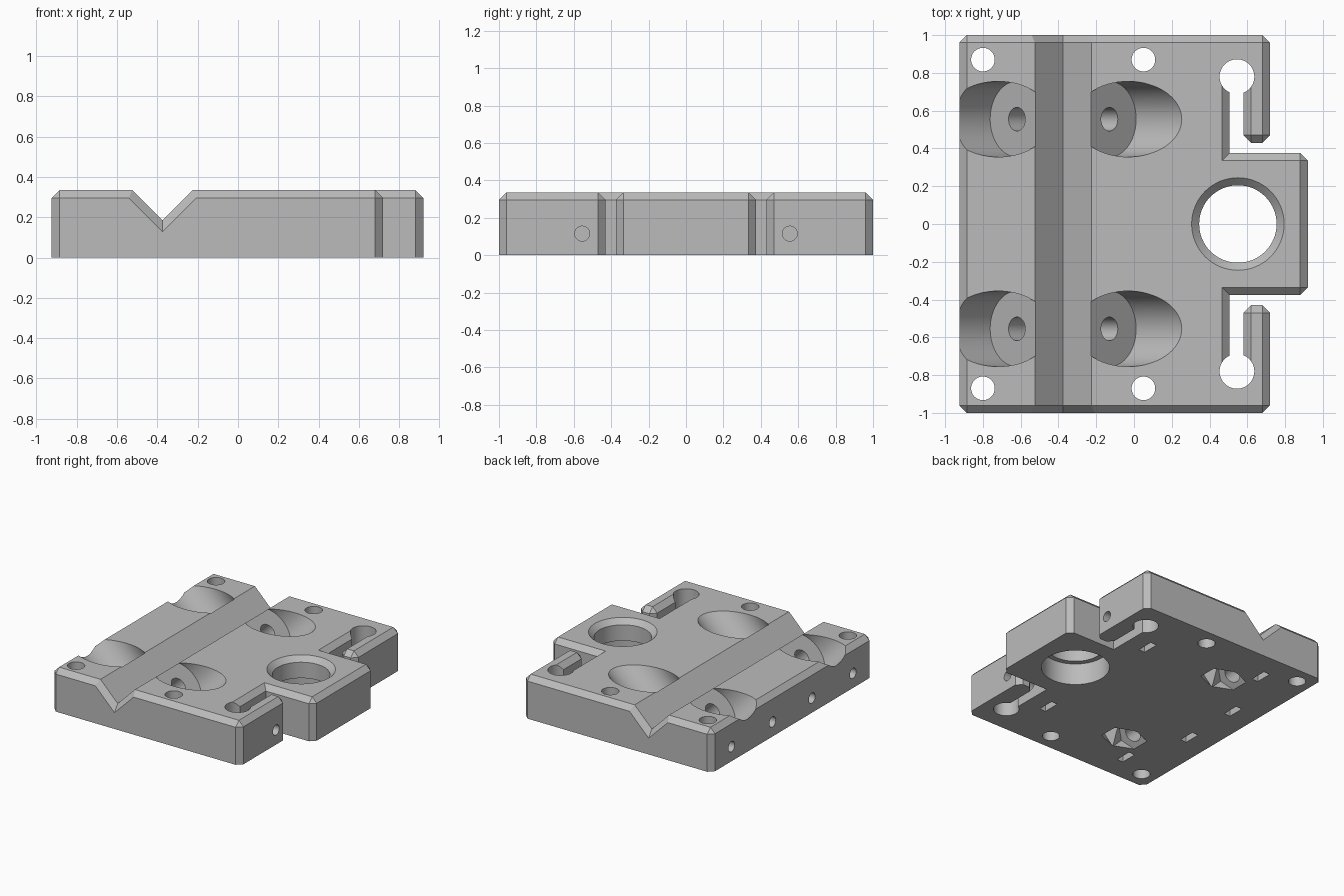
import bpy, bmesh, math
from mathutils import Vector

if "Cube" in bpy.data.objects:
    bpy.data.objects.remove(bpy.data.objects["Cube"], do_unlink=True)

TOP, CH = 0.335, 0.04       # plate thickness, chamfer
GROOVE_X, POCKET_Y = -0.375, 0.555

steel = bpy.data.materials.new("plain grey")
steel.use_nodes = True
GREY = (0.5, 0.5, 0.5, 1)
steel.diffuse_color = GREY
steel.node_tree.nodes["Principled BSDF"].inputs["Base Color"].default_value = GREY


def loft(name, rings):
    """Closed solid through rings with equal point counts."""
    bm = bmesh.new()
    loops = [[bm.verts.new(p) for p in ring] for ring in rings]
    n = len(loops[0])
    for a, b in zip(loops, loops[1:]):
        for i in range(n):
            j = (i + 1) % n
            bm.faces.new((a[i], a[j], b[j], b[i]))
    bm.faces.new(loops[0][::-1])
    bm.faces.new(loops[-1])
    bmesh.ops.remove_doubles(bm, verts=bm.verts, dist=1e-5)
    bmesh.ops.recalc_face_normals(bm, faces=bm.faces)
    mesh = bpy.data.meshes.new(name)
    bm.to_mesh(mesh)
    bm.free()
    obj = bpy.data.objects.new(name, mesh)
    bpy.context.collection.objects.link(obj)
    return obj


def ring(centre, axis, r, sides):
    """Polygon square to an axis lying in the xz plane, first corner on +y."""
    u = Vector((0, 1, 0))
    v = Vector(axis).normalized().cross(u)
    turns = [2 * math.pi * i / sides for i in range(sides)]
    return [Vector(centre) + r * (math.cos(t) * u + math.sin(t) * v) for t in turns]


def rod(name, a, b, r, sides=48, r2=None):
    axis = Vector(b) - Vector(a)
    return loft(name, [ring(a, axis, r, sides), ring(b, axis, r2 or r, sides)])


def box(name, x, y, dx, dy, z0, z1):
    return loft(name, [[(x + sx * dx, y + sy * dy, z) for sx, sy in
                        ((-1, -1), (1, -1), (1, 1), (-1, 1))] for z in (z0, z1)])


# plate outline with tab and two spring arms, mirrored front to back
half = [(-0.925, -1), (0.72, -1), (0.72, -0.43), (0.58, -0.43),
        (0.58, -0.77), (0.505, -0.77), (0.505, -0.375), (0.92, -0.375)]
outline = [Vector(p) for p in half + [(x, -y) for x, y in reversed(half)]]
lower, upper = [], []
for i, p in enumerate(outline):
    d0 = (p - outline[i - 1]).normalized()
    d1 = (outline[(i + 1) % len(outline)] - p).normalized()
    inset = p + CH * Vector((-d0.y - d1.y, d0.x + d1.x))
    if d0.cross(d1) > 0:    # outer corners are chamfered
        lower += [p - d0 * CH, p + d1 * CH]
        upper += [inset, inset]
    else:
        lower.append(p)
        upper.append(inset)
plate = loft("clamp_plate", [[(p.x, p.y, z) for p in pts] for pts, z in
                             ((lower, 0), (lower, TOP - CH), (upper, TOP))])

cutters = []

# V groove, flared at both ends by the chamfer
sections = []
for y in (-1.04, -0.96, 0.96, 1.04):
    drop = (abs(y) - 0.96) * math.sqrt(2)
    w = 0.315 + drop
    sections.append([(GROOVE_X - w, y, 0.5), (GROOVE_X, y, 0.185 - drop), (GROOVE_X + w, y, 0.5)])
cutters.append(loft("groove_cutter", sections))

# stepped bore in the tab
for z0, z1, r0, r1 in ((-0.1, 0.17, 0.245, 0.245), (-0.1, 0.4, 0.205, 0.205),
                       (TOP - CH, TOP + CH, 0.205, 0.285)):
    cutters.append(rod("bore_cutter", (0.55, 0, z0), (0.55, 0, z1), r0, 64, r1))

for s in (-1, 1):
    # mounting holes and round slot ends
    for x, y, r in ((-0.8, 0.87, 0.0625), (0.05, 0.87, 0.0625), (0.545, 0.78, 0.092)):
        cutters.append(rod("hole_cutter", (x, s * y, -0.1), (x, s * y, 0.5), r))

    # sideways screw holes with nut slots open below
    for x0, x1, y, nut in ((0.27, 1.0, 0.555, 0.337), (-1.0, -0.49, 0.755, -0.557),
                           (-1.0, -0.65, 0.245, -0.724)):
        cutters.append(rod("side_hole_cutter", (x0, s * y, 0.115), (x1, s * y, 0.115), 0.04, 32))
        cutters.append(box("nut_slot_cutter", nut, s * y, 0.027, 0.066, -0.1, 0.19))

    # slanted screw pockets either side of the groove, with hex nut traps
    for m in (-1, 1):
        def at(t):
            k = t / math.sqrt(2)
            return (GROOVE_X + m * (0.245 + k), s * POCKET_Y, 0.235 + k)
        cutters.append(rod("pocket_cutter", at(0), at(0.6), 0.2, 64))
        cutters.append(rod("slant_hole_cutter", at(-0.5), at(0.1), 0.0625, 32))
        cutters.append(rod("nut_trap_cutter", at(-0.6), at(-0.232), 0.13, 6))

# cut, bake and discard the cutters
for c in cutters:
    mod = plate.modifiers.new(c.name, "BOOLEAN")
    mod.operation, mod.solver, mod.object = "DIFFERENCE", "EXACT", c
    c.hide_render = True
bpy.context.view_layer.update()
baked = bpy.data.meshes.new_from_object(plate.evaluated_get(bpy.context.evaluated_depsgraph_get()))
plate.modifiers.clear()
plate.data = baked
for c in cutters:
    bpy.data.objects.remove(c, do_unlink=True)

baked.materials.clear()
baked.materials.append(steel)
for f in baked.polygons:
    f.material_index = 0
bpy.ops.object.select_all(action="DESELECT")
plate.select_set(True)
bpy.context.view_layer.objects.active = plate
bpy.ops.object.shade_smooth_by_angle(angle=math.radians(25))
